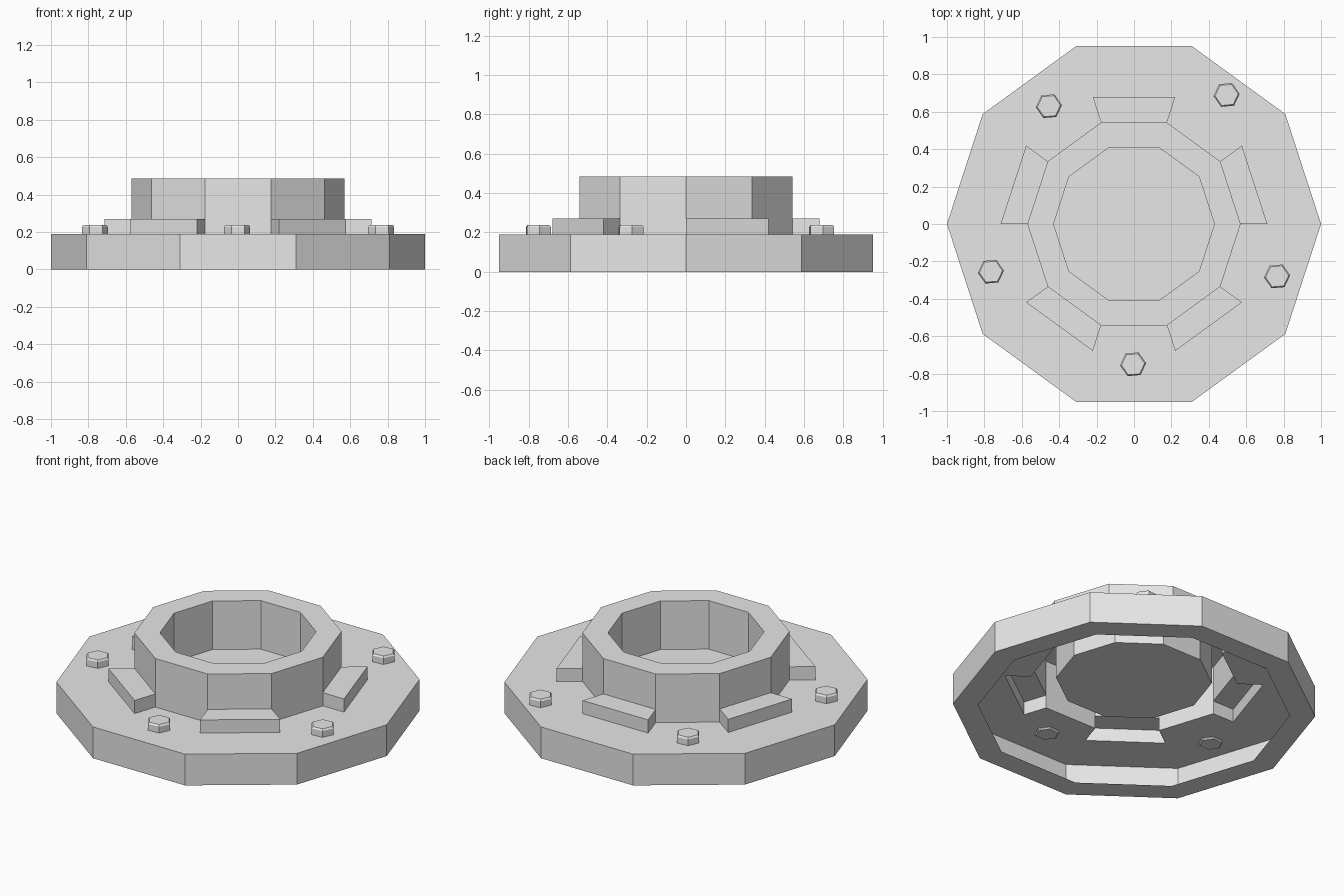
import bpy, bmesh
from math import cos, sin, radians, tau

cube = bpy.data.objects.get("Cube")
if cube:
    bpy.data.objects.remove(cube)

# One plain grey for everything
grey = bpy.data.materials.new("light_grey")
grey.use_nodes = True
grey.diffuse_color = (0.8, 0.8, 0.8, 1)
grey.node_tree.nodes["Principled BSDF"].inputs["Base Color"].default_value = (0.8, 0.8, 0.8, 1)


def point(bm, angle, r, z):
    return bm.verts.new((r * cos(angle), r * sin(angle), z))


def sweep_sector(bm, profile, a0, a1):
    """Skin one flat sector between two angles along an (r, z) profile."""
    for (r0, z0), (r1, z1) in zip(profile, profile[1:]):
        bm.faces.new([point(bm, a0, r0, z0), point(bm, a1, r0, z0),
                      point(bm, a1, r1, z1), point(bm, a0, r1, z1)])


def cap(bm, sides, r, z, up=True, spin=0.0):
    ring = [point(bm, spin + tau * i / sides, r, z) for i in range(sides)]
    bm.faces.new(ring if up else ring[::-1])


def finish(bm, name):
    bmesh.ops.remove_doubles(bm, verts=bm.verts, dist=0.0005)
    mesh = bpy.data.meshes.new(name)
    bm.to_mesh(mesh)
    bm.free()
    mesh.materials.append(grey)
    obj = bpy.data.objects.new(name, mesh)
    bpy.context.collection.objects.link(obj)
    return obj


# Flanged base: an open shell with a bottom lip, a collar and five lugs
SIDES = 10
BASE_TOP, LUG_TOP, COLLAR_TOP = 0.19, 0.27, 0.485
LIP, LUG, COLLAR, BORE = 0.86, 0.713, 0.57, 0.43

lower = [(LIP, 0), (1, 0), (1, BASE_TOP), (LUG, BASE_TOP)]
upper = [(COLLAR, LUG_TOP), (COLLAR, COLLAR_TOP), (BORE, COLLAR_TOP), (BORE, BASE_TOP)]
plain_step = [(COLLAR, BASE_TOP)]
lug_step = [(LUG, LUG_TOP)]

bm = bmesh.new()
for i in range(SIDES):
    a0, a1 = tau * i / SIDES, tau * (i + 1) / SIDES
    has_lug = i % 2 == 0
    sweep_sector(bm, lower + (lug_step if has_lug else plain_step) + upper, a0, a1)
    if has_lug:
        # Side walls of the lug
        wall = [(LUG, BASE_TOP), (LUG, LUG_TOP), (COLLAR, LUG_TOP), (COLLAR, BASE_TOP)]
        bm.faces.new([point(bm, a0, *p) for p in wall])
        bm.faces.new([point(bm, a1, *p) for p in reversed(wall)])
# Floor of the bore
cap(bm, SIDES, BORE, BASE_TOP)
finish(bm, "flanged_base")

# Hexagonal bolts with chamfered ends
bolt_profile = [(0.062, 0.18), (0.07, 0.188), (0.07, 0.228), (0.062, 0.238)]
bolt_places = [(-0.455, 0.63), (0.495, 0.69), (-0.765, -0.255), (0.765, -0.28), (-0.005, -0.75)]
spin = radians(5)
for n, (x, y) in enumerate(bolt_places, 1):
    bm = bmesh.new()
    for i in range(6):
        sweep_sector(bm, bolt_profile, spin + tau * i / 6, spin + tau * (i + 1) / 6)
    cap(bm, 6, *bolt_profile[0], up=False, spin=spin)
    cap(bm, 6, *bolt_profile[-1], spin=spin)
    finish(bm, f"bolt_{n}").location = (x, y, 0)
